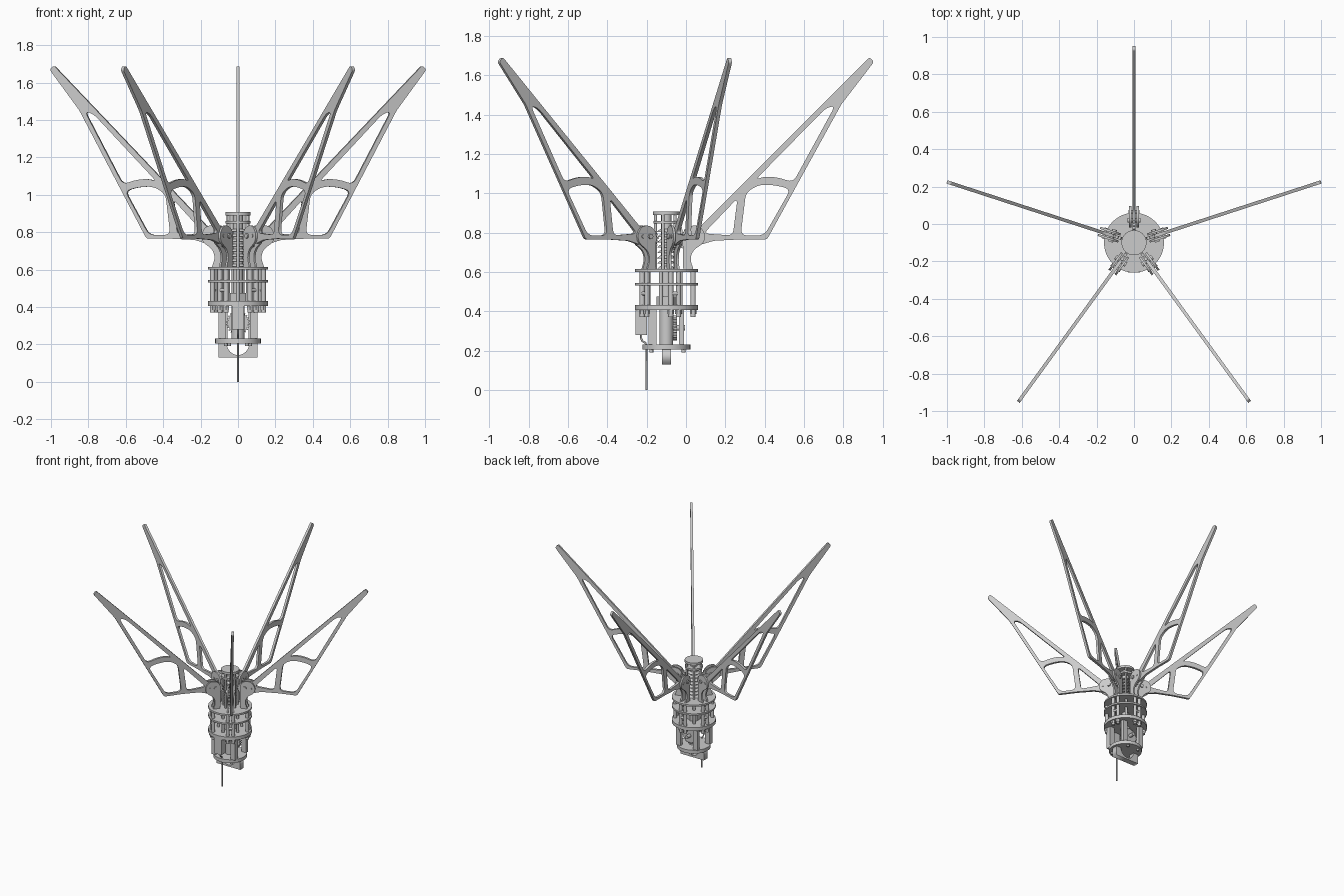
import bpy, math
from mathutils import Matrix, Vector

if "Cube" in bpy.data.objects:
    bpy.data.objects.remove(bpy.data.objects["Cube"])

CY = -0.10                                   # hub axis sits at y = -0.10
ANGLES = [math.radians(90 + 72 * k) for k in range(5)]


def around(a):
    """Radial plane: local x = radius, local y = height, local z = sideways."""
    return (Matrix.Translation((0, CY, 0)) @ Matrix.Rotation(a, 4, 'Z')
            @ Matrix.Rotation(math.pi / 2, 4, 'X'))


def rounded(pts, rad, steps=5):
    """Round each corner of a closed polygon with a small quadratic bend."""
    out = []
    n = len(pts)
    for i in range(n):
        p = Vector(pts[i])
        u, v = Vector(pts[i - 1]) - p, Vector(pts[(i + 1) % n]) - p
        a = p + u.normalized() * min(rad, u.length * 0.45)
        b = p + v.normalized() * min(rad, v.length * 0.45)
        for s in range(steps + 1):
            t = s / steps
            out.append(a * (1 - t) ** 2 + p * 2 * t * (1 - t) + b * t * t)
    return out


def flat_plate(name, loops, thick, matrix):
    """Extruded plate: the first loop is the outline, the others are holes."""
    cu = bpy.data.curves.new(name, 'CURVE')
    cu.dimensions, cu.fill_mode, cu.extrude = '2D', 'BOTH', thick / 2
    for loop in loops:
        sp = cu.splines.new('POLY')
        sp.points.add(len(loop) - 1)
        for q, p in zip(sp.points, loop):
            q.co = (p[0], p[1], 0, 1)
        sp.use_cyclic_u = True
    ob = bpy.data.objects.new(name, cu)
    bpy.context.collection.objects.link(ob)
    ob.matrix_world = matrix
    bpy.ops.object.select_all(action='DESELECT')
    ob.select_set(True)
    bpy.context.view_layer.objects.active = ob
    bpy.ops.object.convert(target='MESH')
    return bpy.context.object


def cyl(name, r, z0, z1, x=0, y=CY, n=32, r2=None):
    bpy.ops.mesh.primitive_cone_add(vertices=n, radius1=r, radius2=r if r2 is None else r2,
                                    depth=z1 - z0, location=(x, y, (z0 + z1) / 2))
    ob = bpy.context.object
    ob.name = name
    bpy.ops.object.shade_smooth_by_angle(angle=math.radians(35))
    return ob


def polar_post(name, r, z0, z1, rad, a, n=16):
    return cyl(name, r, z0, z1, rad * math.cos(a), CY + rad * math.sin(a), n)


def pin(name, r, length, rad, z, a):
    ob = cyl(name, r, -length / 2, length / 2, n=16)
    ob.matrix_world = around(a) @ Matrix.Translation((rad, z, 0))


def box(name, lo, hi):
    bpy.ops.mesh.primitive_cube_add(size=1, location=[(a + b) / 2 for a, b in zip(lo, hi)])
    ob = bpy.context.object
    ob.name = name
    ob.scale = [b - a for a, b in zip(lo, hi)]
    return ob


def gear(r_in, r_out, teeth):
    pts = []
    for i in range(teeth):
        for f, r in ((0, r_in), (.3, r_in), (.45, r_out), (.8, r_out)):
            t = (i + f) / teeth * math.tau
            pts.append(Vector((r * math.cos(t), r * math.sin(t))))
    return pts


# Arm profile with its three lightening holes (radius, height)
arm_outline = rounded([(.11, .75), (.17, .737), (.24, .758), (.37, .765), (.512, .765),
                       (.89, 1.452), (1.056, 1.668), (1.034, 1.692), (.17, .828), (.11, .815)], .014)
arm_holes = [
    rounded([(.858, 1.445), (.81, 1.432), (.455, 1.07), (.50, 1.085), (.57, 1.08), (.645, 1.055)], .035),
    rounded([(.632, 1.02), (.56, 1.04), (.475, 1.045), (.405, 1.005), (.378, .785), (.498, .785)], .035),
    rounded([(.362, .975), (.338, .785), (.19, .795)], .03)]
# Cheek bracket profile
cheek = rounded([(.085, .60), (.145, .60), (.12, .66), (.135, .71), (.19, .745), (.20, .79),
                 (.17, .835), (.115, .835), (.08, .80), (.085, .70)], .03)

for k, a in enumerate(ANGLES):
    m = around(a)
    flat_plate(f"arm_{k}", [arm_outline] + arm_holes, .018, m)
    flat_plate(f"arm_gear_{k}", [gear(.042, .052, 16)], .016,
               m @ Matrix.Translation((.105, .765, 0)))
    for s in (-1, 1):
        flat_plate(f"bracket_cheek_{k}_{s}", [cheek], .012, m @ Matrix.Translation((0, 0, s * .02)))
    pin(f"pivot_pin_{k}", .013, .07, .12, .78, a)
    pin(f"arm_bolt_{k}", .009, .06, .165, .78, a)
    # standoffs through the plates
    for s in (-1, 1):
        polar_post(f"standoff_{k}_{s}", .013, .37, .60, .138, a + s * .15)
        polar_post(f"standoff_nut_{k}_{s}", .017, .385, .405, .138, a + s * .15, 6)
    pin(f"standoff_bolt_{k}", .010, .05, .138, .49, a)
    polar_post(f"inner_post_{k}", .010, .42, .61, .09, a + math.pi / 5)

# Round plates
cyl("upper_plate", .160, .600, .614, n=64)
cyl("middle_plate", .160, .530, .543, n=64)
cyl("lower_plate", .160, .405, .432, n=64)
cyl("base_plate", .122, .205, .232, n=64)

# Central toothed column and cap
cyl("central_screw", .026, .42, .90)
for i in range(8):
    z = .615 + i * .027
    cyl(f"column_tooth_{i}", .047, z, z + .014, r2=.032)
cyl("cap_lower_disc", .066, .845, .860, n=48)
cyl("cap_top_disc", .067, .890, .908, n=48)
for k, a in enumerate(ANGLES):
    polar_post(f"cap_post_{k}", .008, .60, .895, .055, a + math.pi / 5, 12)
cyl("screw_nut", .05, .432, .475, n=6)

# Lower drive section: side posts, gears and motor
for s in (-1, 1):
    box(f"side_post_{s}", (s * .085 - .02, CY - .09, .23), (s * .085 + .02, CY - .05, .41))
    box(f"rear_post_{s}", (s * .075 - .02, CY + .065, .23), (s * .075 + .02, CY + .09, .41))
    polar_post(f"base_bolt_{s}", .010, .19, .21, .10, math.pi / 2 + s * .5, 12)
    polar_post(f"base_bolt_front_{s}", .010, .19, .21, .10, -math.pi / 2 + s * .7, 12)
cyl("motor_body", .035, .23, .41)
drive = Matrix.Translation((0, -.055, .315)) @ Matrix.Rotation(math.pi / 2, 4, 'X')
flat_plate("drive_gear", [gear(.055, .064, 24)], .02, drive)
ax = cyl("drive_axle", .014, -.05, .05, n=16)
ax.matrix_world = drive

# Bottom mounting slab with half-round notch
notch = [Vector((.06 * math.cos(t), .205 + .062 * math.sin(t)))
         for t in (math.pi + math.pi * i / 16 for i in range(17))]
slab = [(-.105, .21), (-.105, .13), (.105, .13), (.105, .21)] + notch[::-1]
flat_plate("mounting_slab", [slab], .045,
           Matrix.Translation((0, CY, 0)) @ Matrix.Rotation(math.pi / 2, 4, 'X'))

# Front connector box and cable
box("connector_box", (-.032, -.258, .28), (.032, -.198, .415))
cu = bpy.data.curves.new("cable", 'CURVE')
cu.dimensions, cu.bevel_depth, cu.bevel_resolution, cu.use_fill_caps = '3D', .005, 2, True
path = [(-.228, .29), (-.228, .262), (-.222, .248), (-.207, .24), (-.201, .225), (-.20, 0)]
sp = cu.splines.new('POLY')
sp.points.add(len(path) - 1)
for q, (y, z) in zip(sp.points, path):
    q.co = (0, y, z, 1)
bpy.context.collection.objects.link(bpy.data.objects.new("cable", cu))
